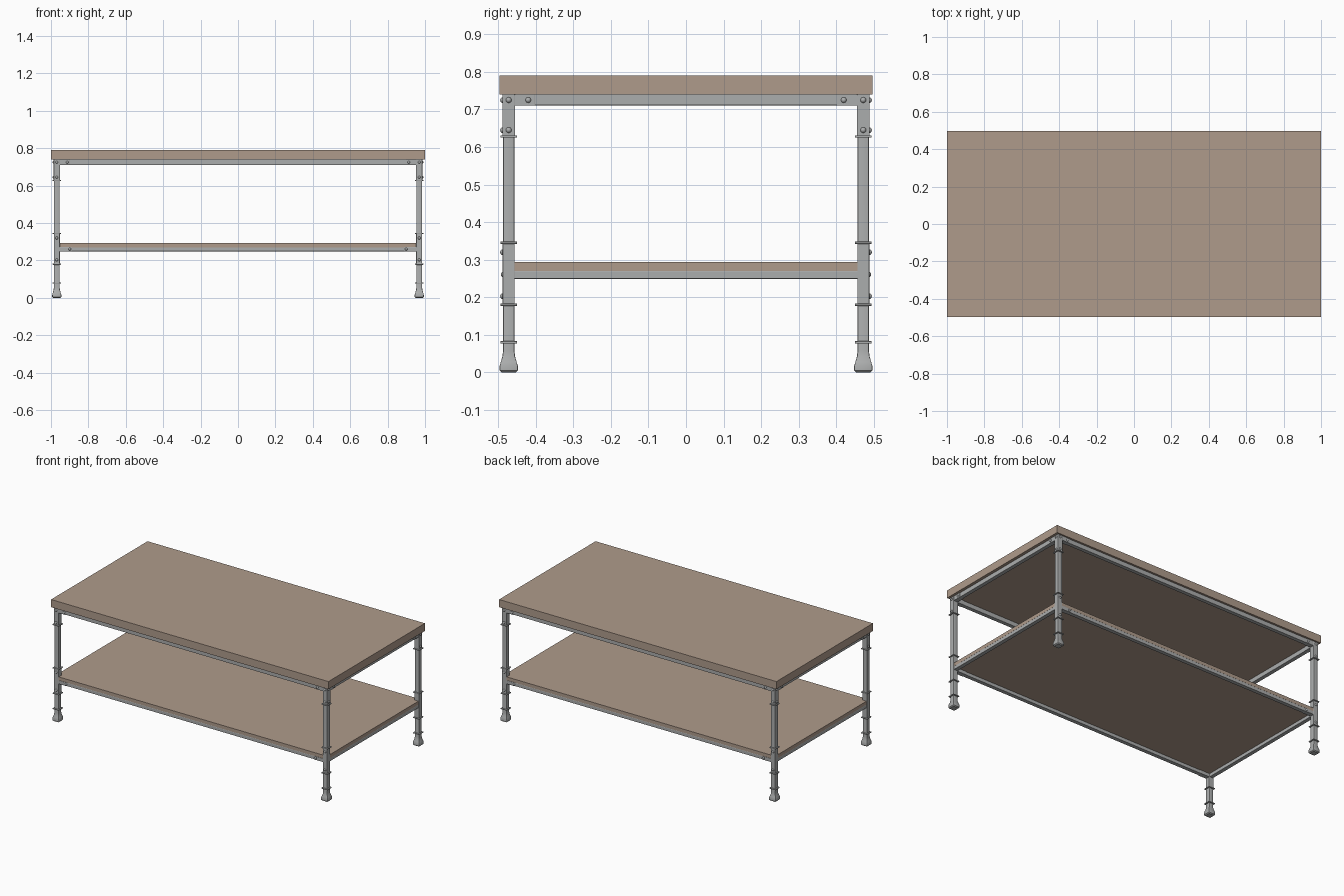
import bpy, bmesh
from math import radians
from mathutils import Matrix, Vector

cube = bpy.data.objects.get("Cube")
if cube:
    bpy.data.objects.remove(cube, do_unlink=True)


def material(name, color):
    m = bpy.data.materials.new(name)
    m.use_nodes = True
    m.diffuse_color = (*color, 1)
    m.node_tree.nodes["Principled BSDF"].inputs["Base Color"].default_value = (*color, 1)
    return m


WOOD = material("pale brown wood", (0.43, 0.33, 0.26))
METAL = material("grey metal", (0.41, 0.42, 0.42))

LEG_X, LEG_Y = 0.969, 0.472
LEG_W, RAIL_W = 0.030, 0.026


def finish(name, bm, mat, bevel=0.0, smooth=False):
    bmesh.ops.recalc_face_normals(bm, faces=bm.faces)
    mesh = bpy.data.meshes.new(name)
    bm.to_mesh(mesh)
    bm.free()
    mesh.materials.append(mat)
    obj = bpy.data.objects.new(name, mesh)
    bpy.context.collection.objects.link(obj)
    if bevel:
        mod = obj.modifiers.new("Bevel", "BEVEL")
        mod.width = bevel
        mod.segments = 2
    if smooth:
        bpy.ops.object.select_all(action="DESELECT")
        obj.select_set(True)
        bpy.context.view_layer.objects.active = obj
        bpy.ops.object.shade_smooth_by_angle(angle=radians(35))
    return obj


def add_box(bm, center, size):
    bmesh.ops.create_cube(bm, size=1, matrix=Matrix.Translation(center)
                          @ Matrix.Diagonal((*size, 1)))


def box(name, center, size, mat, bevel=0.0):
    bm = bmesh.new()
    add_box(bm, center, size)
    return finish(name, bm, mat, bevel)


def add_bolt(bm, point, direction):
    # Domed bolt head: a half-buried sphere
    turn = Vector((0, 0, 1)).rotation_difference(direction).to_matrix().to_4x4()
    bmesh.ops.create_uvsphere(bm, u_segments=12, v_segments=6, radius=0.008,
                              matrix=Matrix.Translation(point) @ turn)


# Table top and lower shelf
box("table_top", (0, 0, 0.765), (2, 0.994, 0.05), WOOD)
box("lower_shelf", (0, 0, 0.282),
    (2 * LEG_X + RAIL_W, 2 * LEG_Y + RAIL_W, 0.023), WOOD)

# Frames under the top and under the shelf
for level, z, h in (("upper", 0.7255, 0.029), ("lower", 0.260, 0.022)):
    for side, s in (("front", -1), ("back", 1)):
        box(f"{level}_{side}_rail", (0, s * LEG_Y, z),
            (2 * LEG_X, RAIL_W, h), METAL, 0.002)
    for side, s in (("right", -1), ("left", 1)):
        box(f"{level}_{side}_rail", (s * LEG_X, 0, z),
            (RAIL_W, 2 * LEG_Y, h), METAL, 0.002)

# Flared foot rising into a square post: height and half width
PROFILE = [(0.0, 0.019), (0.005, 0.024), (0.018, 0.024), (0.028, 0.021),
           (0.042, 0.017), (0.058, 0.015), (0.74, 0.015)]

for x_name, sx in (("right", -1), ("left", 1)):
    for y_name, sy in (("front", -1), ("back", 1)):
        tag = f"{y_name}_{x_name}"
        x, y = sx * LEG_X, sy * LEG_Y

        # Leg
        bm = bmesh.new()
        rings = [[bm.verts.new((x + a * r, y + b * r, z))
                  for a, b in ((-1, -1), (1, -1), (1, 1), (-1, 1))]
                 for z, r in PROFILE]
        for low, high in zip(rings, rings[1:]):
            for i in range(4):
                j = (i + 1) % 4
                bm.faces.new((low[i], low[j], high[j], high[i]))
        bm.faces.new(rings[0])
        bm.faces.new(rings[-1])
        corners = [e for e in bm.edges
                   if abs(e.verts[0].co.z - e.verts[1].co.z) > 0.001]
        bmesh.ops.bevel(bm, geom=corners, offset=0.003, segments=2,
                        profile=0.5, affect="EDGES")
        finish(f"{tag}_leg", bm, METAL, smooth=True)

        # Collars round the leg
        bm = bmesh.new()
        for z in (0.08, 0.18, 0.345, 0.628):
            add_box(bm, (x, y, z), (0.045, 0.045, 0.006))
        finish(f"{tag}_collars", bm, METAL, 0.0015)

        # Corner fitting: sleeve with an arm along each upper rail
        bm = bmesh.new()
        add_box(bm, (x, y, 0.6845), (LEG_W + 0.003, LEG_W + 0.003, 0.111))
        add_box(bm, (x - sx * 0.035, y, 0.7255), (0.07, LEG_W, 0.030))
        add_box(bm, (x, y - sy * 0.035, 0.7255), (LEG_W, 0.07, 0.030))
        finish(f"{tag}_corner_fitting", bm, METAL, 0.0015)

        # Lower fitting with an arm along the long shelf rail
        bm = bmesh.new()
        add_box(bm, (x, y, 0.2625), (LEG_W + 0.002, LEG_W + 0.002, 0.165))
        add_box(bm, (x - sx * 0.04, y, 0.260), (0.08, LEG_W, 0.023))
        finish(f"{tag}_shelf_fitting", bm, METAL, 0.0015)

        # Bolt heads on the outer faces
        bm = bmesh.new()
        out_x, out_y = Vector((sx, 0, 0)), Vector((0, sy, 0))
        face = LEG_W / 2
        for z in (0.725, 0.645):
            add_bolt(bm, (x + sx * face, y, z), out_x)
        for z in (0.725, 0.645, 0.32, 0.203):
            add_bolt(bm, (x, y + sy * face, z), out_y)
        add_bolt(bm, (x + sx * (face - 0.002), y - sy * 0.052, 0.725), out_x)
        add_bolt(bm, (x - sx * 0.056, y + sy * (face - 0.002), 0.725), out_y)
        add_bolt(bm, (x - sx * 0.07, y + sy * (face - 0.002), 0.261), out_y)
        finish(f"{tag}_bolts", bm, METAL, smooth=True)
